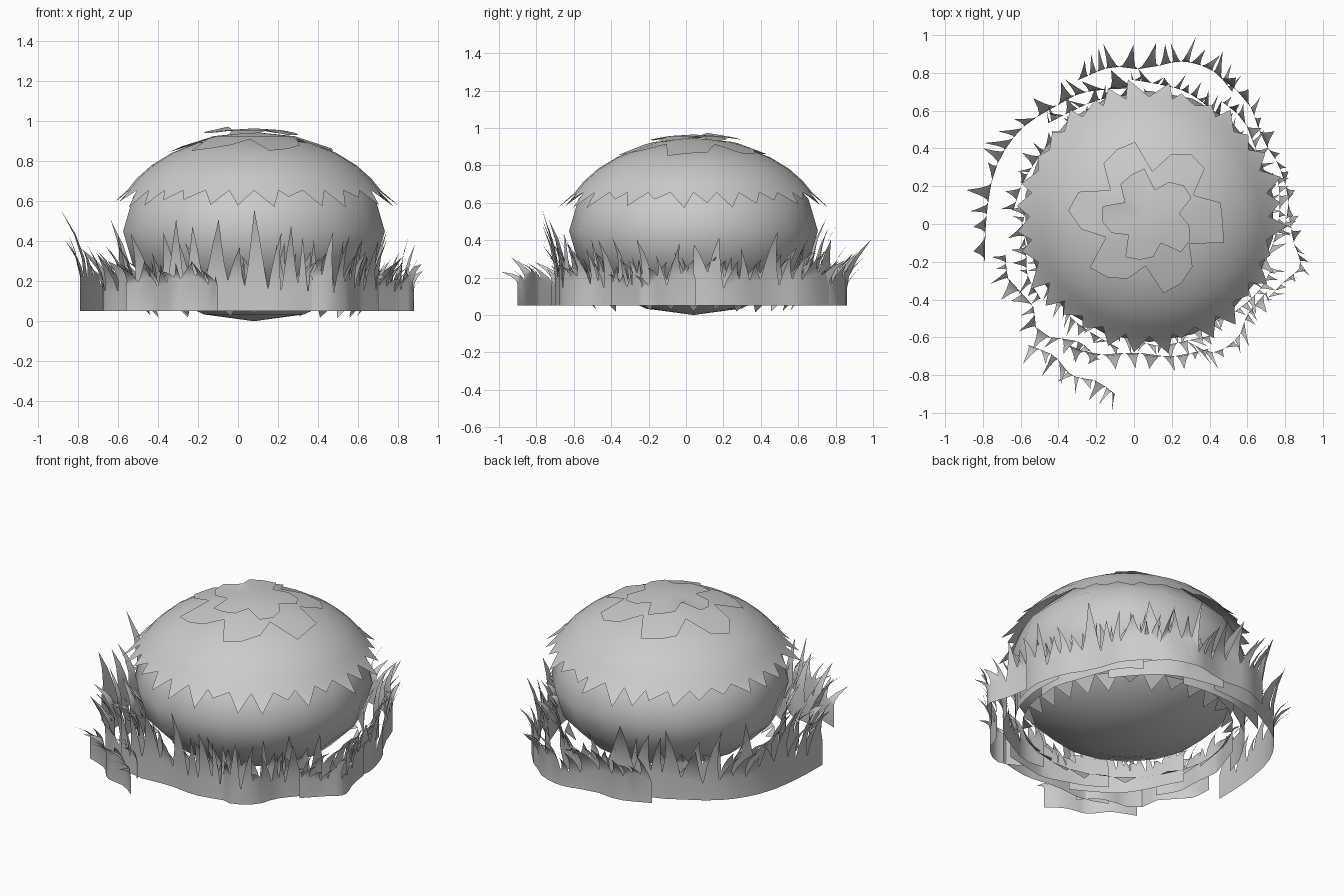
import bpy, math, random
from mathutils import Vector

random.seed(11)
CENTRE = Vector((0.08, 0.04, 0))
UP = Vector((0, 0, 1))
MID_Z = 0.45
CAP_R, CAP_H = 0.70, 0.485

if "Cube" in bpy.data.objects:
    bpy.data.objects.remove(bpy.data.objects["Cube"], do_unlink=True)


def make_object(name, verts, faces, angle=50):
    mesh = bpy.data.meshes.new(name)
    mesh.from_pydata(verts, [], faces)
    obj = bpy.data.objects.new(name, mesh)
    bpy.context.collection.objects.link(obj)
    bpy.ops.object.select_all(action='DESELECT')
    obj.select_set(True)
    bpy.context.view_layer.objects.active = obj
    bpy.ops.object.shade_smooth_by_angle(angle=math.radians(angle))


def polar(radius, angle, z):
    return CENTRE + Vector((radius * math.cos(angle), radius * math.sin(angle), z))


def cap_height(radius):
    return MID_Z + CAP_H * math.sqrt(max(0, 1 - (radius / CAP_R) ** 2))


def ring_faces(start_a, start_b, count):
    return [(start_a + i, start_a + (i + 1) % count,
             start_b + (i + 1) % count, start_b + i) for i in range(count)]


# Rounded body of the bush
bpy.ops.mesh.primitive_uv_sphere_add(segments=18, ring_count=8, radius=1,
                                     location=CENTRE + UP * MID_Z)
body = bpy.context.object
body.name = "bush_body"
body.scale = (0.665, 0.665, 0.45)
bpy.ops.object.shade_smooth()


# Leafy cap with a flared, unevenly toothed rim
def leaf_cap(n):
    verts, faces = [polar(0, 0, cap_height(0))], []
    tilts = [24, 36, 47, 57, 65]
    for tilt in tilts:
        a = math.radians(tilt)
        for i in range(n):
            verts.append(polar(CAP_R * math.sin(a), math.tau * i / n,
                               MID_Z + CAP_H * math.cos(a)))
    faces += [(0, 1 + i, 1 + (i + 1) % n) for i in range(n)]
    for k in range(len(tilts) - 1):
        faces += ring_faces(1 + (k + 1) * n, 1 + k * n, n)
    last = 1 + (len(tilts) - 1) * n
    for i in range(n):
        size = random.uniform(0.2, 1)
        verts.append(polar(0.65 + 0.085 * size, math.tau * (i + random.uniform(0.2, 0.8)) / n,
                           0.635 - 0.065 * size))
        faces.append((last + i, len(verts) - 1, last + (i + 1) % n))
    make_object("leaf_cap", verts, faces, 60)


leaf_cap(32)


# Small pointed leaves under the body
def lower_fringe(count):
    verts, faces = [], []
    for i in range(count):
        a, half = math.tau * i / count, math.pi / count
        k = len(verts)
        verts += [polar(0.59, a - half, 0.1), polar(0.59, a + half, 0.1),
                  polar(0.53, a, random.uniform(0.01, 0.08))]
        faces.append((k, k + 2, k + 1))
    make_object("lower_fringe", verts, faces)


lower_fringe(28)


# Petal-shaped leaf layers on the crown
def crown_leaf(name, radius, petals, lift, turn, raised=0):
    n = petals * 4
    outline = (0.62, 0.98, 1.0, 0.9)
    verts, faces = [polar(0, 0, cap_height(0) + lift)], []
    for part in (0.5, 1):
        for i in range(n):
            a = turn + math.tau * i / n
            r = radius * (outline[i % 4] * random.uniform(0.93, 1.05) if part == 1 else part)
            z = cap_height(r) + lift
            if part == 1:
                z += raised * max(0, math.cos(a - 2.5)) ** 3
            verts.append(polar(r, a, z))
    faces += [(0, 1 + i, 1 + (i + 1) % n) for i in range(n)]
    faces += ring_faces(1 + n, 1, n)
    make_object(name, verts, faces)


crown_leaf("outer_crown_leaves", 0.41, 6, 0.012, 0.45)
crown_leaf("inner_crown_leaves", 0.25, 5, 0.03, 0.1, 0.02)


def smooth_path(points, steps=12):
    pts = [Vector((x, y, 0)) for x, y in points]
    pts = [2 * pts[0] - pts[1]] + pts + [2 * pts[-1] - pts[-2]]
    out = []
    for i in range(1, len(pts) - 2):
        p, q, r, s = pts[i - 1:i + 3]
        for j in range(steps):
            t = j / steps
            out.append(0.5 * (2 * q + (r - p) * t + (2 * p - 5 * q + 4 * r - s) * t ** 2
                              + (3 * q - p - 3 * r + s) * t ** 3))
    return out + [pts[-2]]


# Grass ribbon: a continuous band that rises into curved, outward-leaning blades
def grass_strip(name, points, height, lean):
    path = smooth_path(points)
    feet, pos = [path[0]], 0
    while pos < len(path) - 1:
        pos = min(pos + random.choice((3, 4, 5, 7)), len(path) - 1)
        feet.append(path[pos])
    verts, faces = [], []
    for p in feet:
        verts += [p + UP * 0.05, p + UP * random.uniform(0.14, 0.23)]
    for i in range(len(feet) - 1):
        b = 2 * i
        faces.append((b, b + 2, b + 3, b + 1))
        left, right = verts[b + 1], verts[b + 3]
        mid = (left + right) / 2
        out = (mid - CENTRE).normalized()
        width = right - left
        size = min(1, 0.45 + 4.5 * width.length) * random.uniform(0.6, 1)
        rise = max(0.06, height * size - mid.z)
        bend = out * lean * random.uniform(0.5, 1.3)
        sway = width.normalized() * random.uniform(-0.06, 0.06)
        k = len(verts)
        for t, share in ((0.3, 0.34), (0.65, 0.18)):
            spine = mid + UP * rise * t + (bend + sway) * t * t
            verts += [spine - width * share, spine + width * share]
        verts.append(mid + UP * rise + bend + sway)
        faces += [(b + 1, b + 3, k + 1, k), (k, k + 1, k + 3, k + 2), (k + 2, k + 3, k + 4)]
    make_object(name, verts, faces)


# Outer ribbons: path, height of the tallest blade, outward lean
outer_strips = {
    "back_grass": ([(-.3, .76), (-.12, .83), (.05, .82), (.25, .86), (.42, .81),
                    (.52, .7)], 0.45, 0.11),
    "left_grass": ([(-.79, -.2), (-.78, .05), (-.73, .3), (-.6, .5), (-.42, .62),
                    (-.25, .7), (.02, .72)], 0.6, 0.1),
    "front_corner_grass": ([(-.56, -.64), (-.42, -.7), (-.33, -.8), (-.2, -.83),
                            (-.1, -.9)], 0.34, 0.1),
    "right_back_grass": ([(.45, .78), (.6, .65), (.68, .45), (.77, .3), (.82, .1),
                          (.78, -.06)], 0.48, 0.06),
    "right_grass": ([(.82, .05), (.84, -.08), (.88, -.22), (.8, -.3), (.7, -.4)], 0.44, 0.05),
    "front_grass": ([(-.35, -.64), (-.2, -.69), (0, -.68), (.2, -.7), (.4, -.66)], 0.6, 0.07),
    "front_right_grass": ([(.28, -.62), (.42, -.68), (.55, -.6), (.6, -.48),
                           (.7, -.36)], 0.52, 0.08),
    "front_left_grass": ([(-.68, -.16), (-.66, -.3), (-.54, -.42), (-.5, -.58),
                          (-.3, -.62), (-.18, -.72)], 0.48, 0.1),
}
for name, (points, height, lean) in outer_strips.items():
    grass_strip(name, points, height, lean)

# Inner ribbons: short overlapping arcs that spiral out from the body
ARCS = 9
for i in range(ARCS):
    start = math.tau * i / ARCS
    arc = []
    for j in range(6):
        spot = polar(0.62 + 0.02 * j + random.uniform(-0.015, 0.015), start + 0.2 * j, 0)
        arc.append((spot.x, spot.y))
    grass_strip(f"inner_grass_{i + 1}", arc, random.uniform(0.42, 0.56), 0.07)
